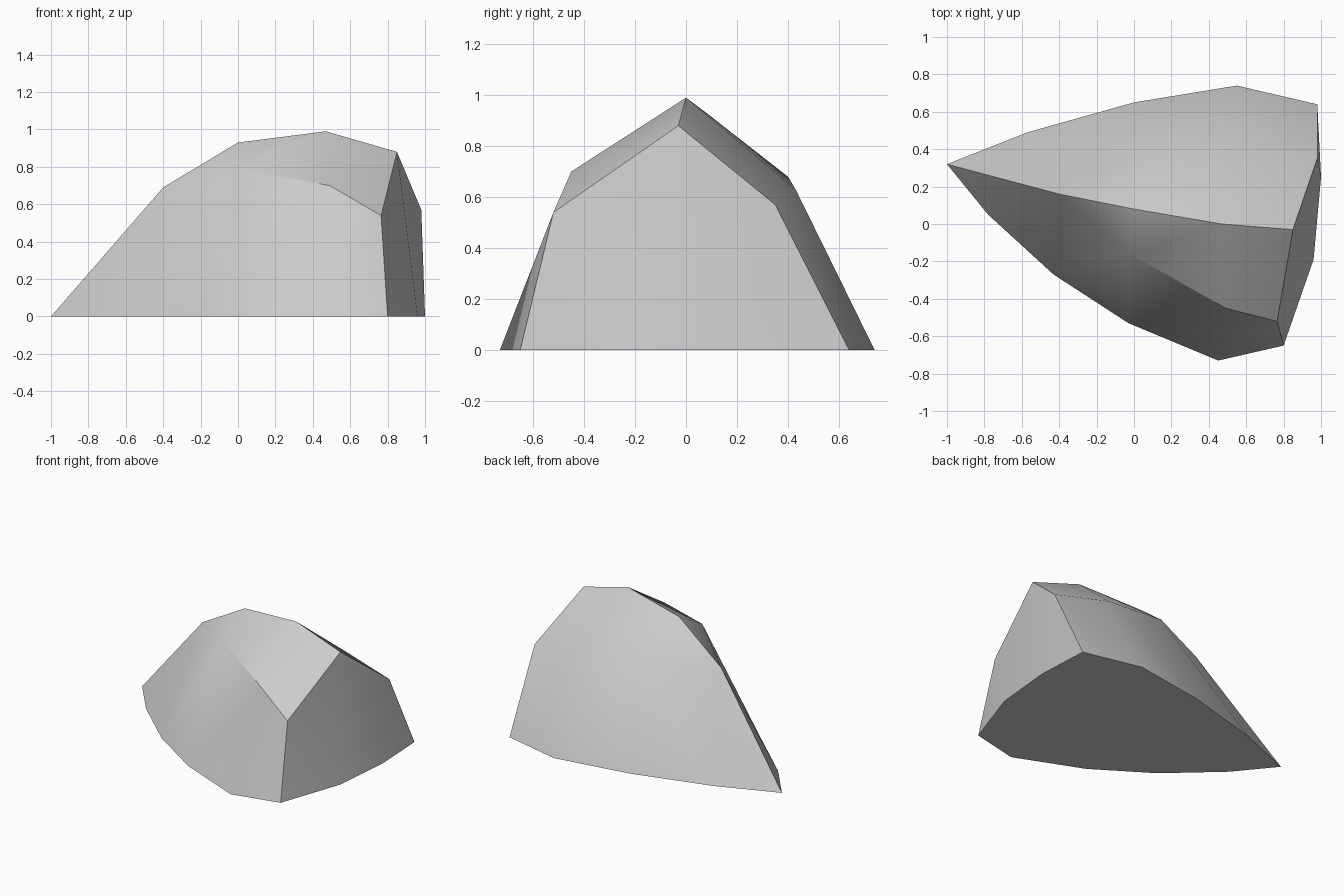
import bpy
import bmesh
import math

cube = bpy.data.objects.get("Cube")
if cube:
    bpy.data.objects.remove(cube, do_unlink=True)

# Flat stone colour
stone = bpy.data.materials.new("stone grey")
stone.use_nodes = True
grey = (0.6, 0.6, 0.6, 1)
stone.diffuse_color = grey
stone.node_tree.nodes["Principled BSDF"].inputs["Base Color"].default_value = grey

bm = bmesh.new()


def row(points):
    return [bm.verts.new(p) for p in points]


def loft(lower, upper):
    """Join two rows; spare lower points fan onto the first upper point."""
    spare = len(lower) - len(upper)
    lower = list(lower)
    upper = [upper[0]] * spare + list(upper)
    for i in range(len(lower) - 1):
        corners = dict.fromkeys((lower[i], lower[i + 1], upper[i + 1], upper[i]))
        if len(corners) > 2:
            bm.faces.new(list(corners))


# Outline on the ground, from the pointed tip to the blunt end
tip, = row([(-1, 0.32, 0)])
front_base = [tip] + row([(-0.78, 0.05, 0), (-0.43, -0.27, 0), (-0.03, -0.53, 0),
                          (0.45, -0.73, 0), (0.8, -0.65, 0)])
back_base = [tip] + row([(-0.57, 0.49, 0), (0, 0.65, 0), (0.55, 0.74, 0), (0.98, 0.64, 0)])
end_base = [front_base[-1]] + row([(0.96, -0.19, 0), (1, 0.25, 0)]) + [back_base[-1]]

# Ridge and the two shoulders all start at the nose
ridge = row([(-0.4, 0.16, 0.69), (0, 0.08, 0.93), (0.47, 0, 0.99), (0.85, -0.03, 0.88)])
nose = ridge[0]
front_shoulder = [nose] + row([(-0.02, -0.16, 0.79), (0.49, -0.45, 0.7), (0.765, -0.52, 0.54)])
back_shoulder = [nose] + row([(0.1, 0.4, 0.68), (0.58, 0.43, 0.63), (0.98, 0.35, 0.57)])

# Walls, sloping top, blunt end and underside
loft(front_base, front_shoulder)
loft(back_base, back_shoulder)
loft(front_shoulder, ridge)
loft(back_shoulder, ridge)
loft(end_base, [front_shoulder[-1], ridge[-1], back_shoulder[-1]])
bm.faces.new(front_base + end_base[1:] + back_base[-2:0:-1])
bmesh.ops.recalc_face_normals(bm, faces=bm.faces)

mesh = bpy.data.meshes.new("rock")
bm.to_mesh(mesh)
bm.free()
mesh.materials.append(stone)
rock = bpy.data.objects.new("rock", mesh)
bpy.context.collection.objects.link(rock)

# Soft facets with crisp main edges
bpy.ops.object.select_all(action="DESELECT")
rock.select_set(True)
bpy.context.view_layer.objects.active = rock
bpy.ops.object.shade_smooth_by_angle(angle=math.radians(30))
